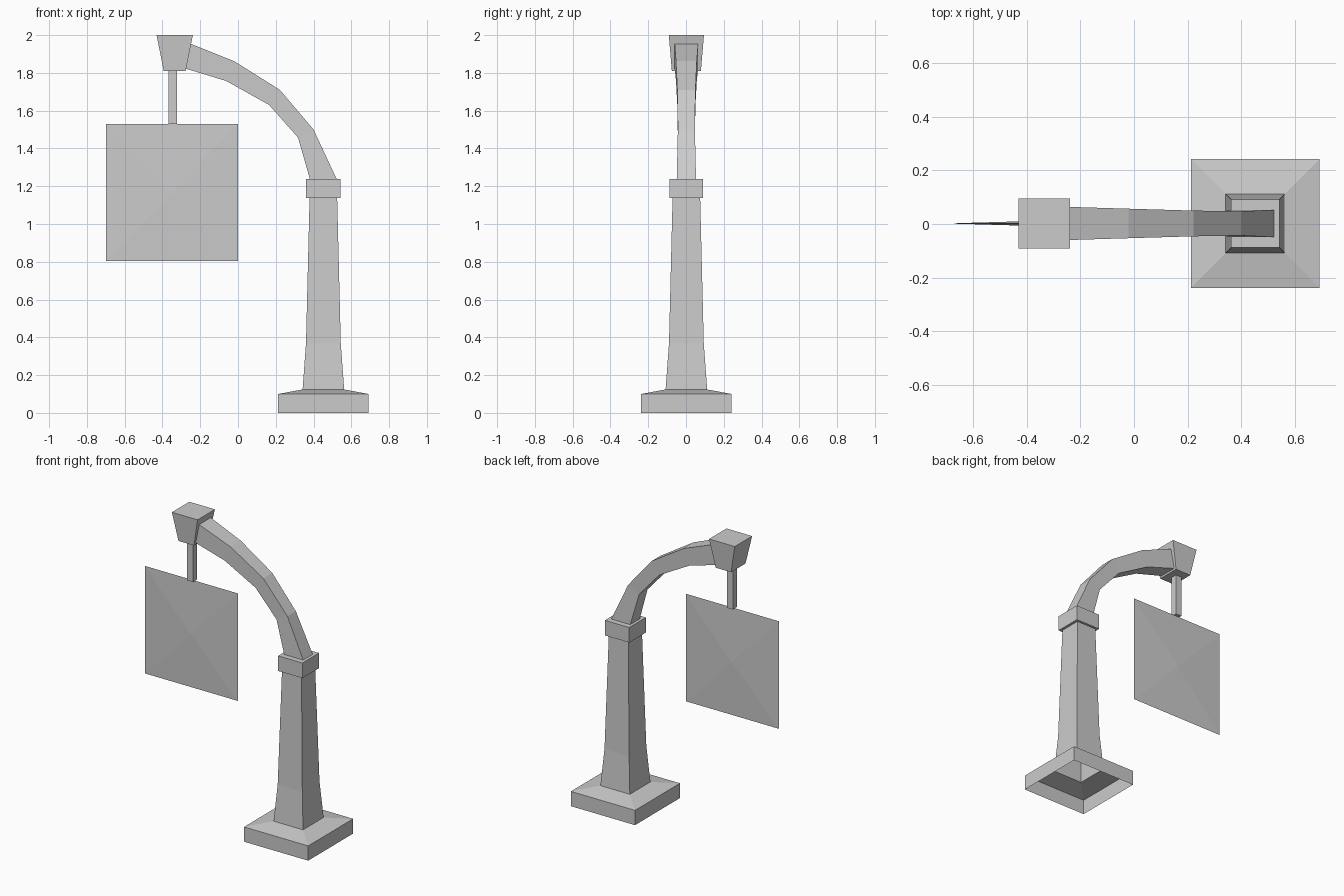
import bpy, bmesh

if "Cube" in bpy.data.objects:
    bpy.data.objects.remove(bpy.data.objects["Cube"])

grey = bpy.data.materials.new("light grey")
grey.diffuse_color = (0.6, 0.6, 0.6, 1)
grey.use_nodes = True
grey.node_tree.nodes["Principled BSDF"].inputs["Base Color"].default_value = grey.diffuse_color
CX, CY = 0.452, 0.002   # post axis


def loft(name, rings, cap_start=True, cap_end=True):
    """Skin a run of four-cornered rings into one flat-shaded object."""
    bm = bmesh.new()
    loops = [[bm.verts.new(p) for p in ring] for ring in rings]
    for a, b in zip(loops, loops[1:]):
        for i in range(4):
            j = (i + 1) % 4
            bm.faces.new((a[i], a[j], b[j], b[i]))
    if cap_start:
        bm.faces.new(loops[0][::-1])
    if cap_end:
        bm.faces.new(loops[-1])
    return finish(name, bm)


def finish(name, bm):
    bmesh.ops.recalc_face_normals(bm, faces=bm.faces)
    mesh = bpy.data.meshes.new(name)
    bm.to_mesh(mesh)
    bm.free()
    mesh.materials.append(grey)
    ob = bpy.data.objects.new(name, mesh)
    bpy.context.collection.objects.link(ob)
    return ob


def rect(x, y, z, hx, hy):
    return [(x - hx, y - hy, z), (x + hx, y - hy, z),
            (x + hx, y + hy, z), (x - hx, y + hy, z)]


# Hollow plinth and tapered post, open underneath
profile = [(0.24, 0), (0.24, 0.1), (0.11, 0.124), (0.092, 0.37), (0.073, 1.14)]
loft("base_and_post", [rect(CX, CY, z, h, h) for h, z in profile], cap_start=False)

# Collar around the post top
loft("collar", [rect(CX, CY, z, 0.091, 0.089) for z in (1.137, 1.239)])

# Curved arm: outer edge, inner edge (x, z) and half width
arm = [((0.522, 1.239), (0.38, 1.239), 0.051),
       ((0.40, 1.50), (0.318, 1.457), 0.045),
       ((0.222, 1.71), (0.165, 1.63), 0.048),
       ((-0.02, 1.862), (-0.062, 1.757), 0.055),
       ((-0.25, 1.954), (-0.285, 1.825), 0.062)]
loft("arm", [[(o[0], CY - w, o[1]), (o[0], CY + w, o[1]),
              (i[0], CY + w, i[1]), (i[0], CY - w, i[1])] for o, i, w in arm])

# Flared head block
loft("head", [rect(-0.335, CY, 1.81, 0.058, 0.077),
              rect(-0.335, CY, 2.0, 0.096, 0.093)])

# Hanger rod
loft("hanger_rod", [rect(-0.345, CY, z, 0.022, 0.022) for z in (1.53, 1.815)])

# Hanging panel: a square swelling very slightly to its centre on both sides
bm = bmesh.new()
edge = [bm.verts.new((x, CY, z)) for x, z in
        ((-0.698, 0.803), (0, 0.803), (0, 1.53), (-0.698, 1.53))]
for side in (-1, 1):
    tip = bm.verts.new((-0.349, CY + side * 0.01, 1.166))
    for i in range(4):
        bm.faces.new((edge[i], edge[(i + 1) % 4], tip))
finish("sign_panel", bm)
